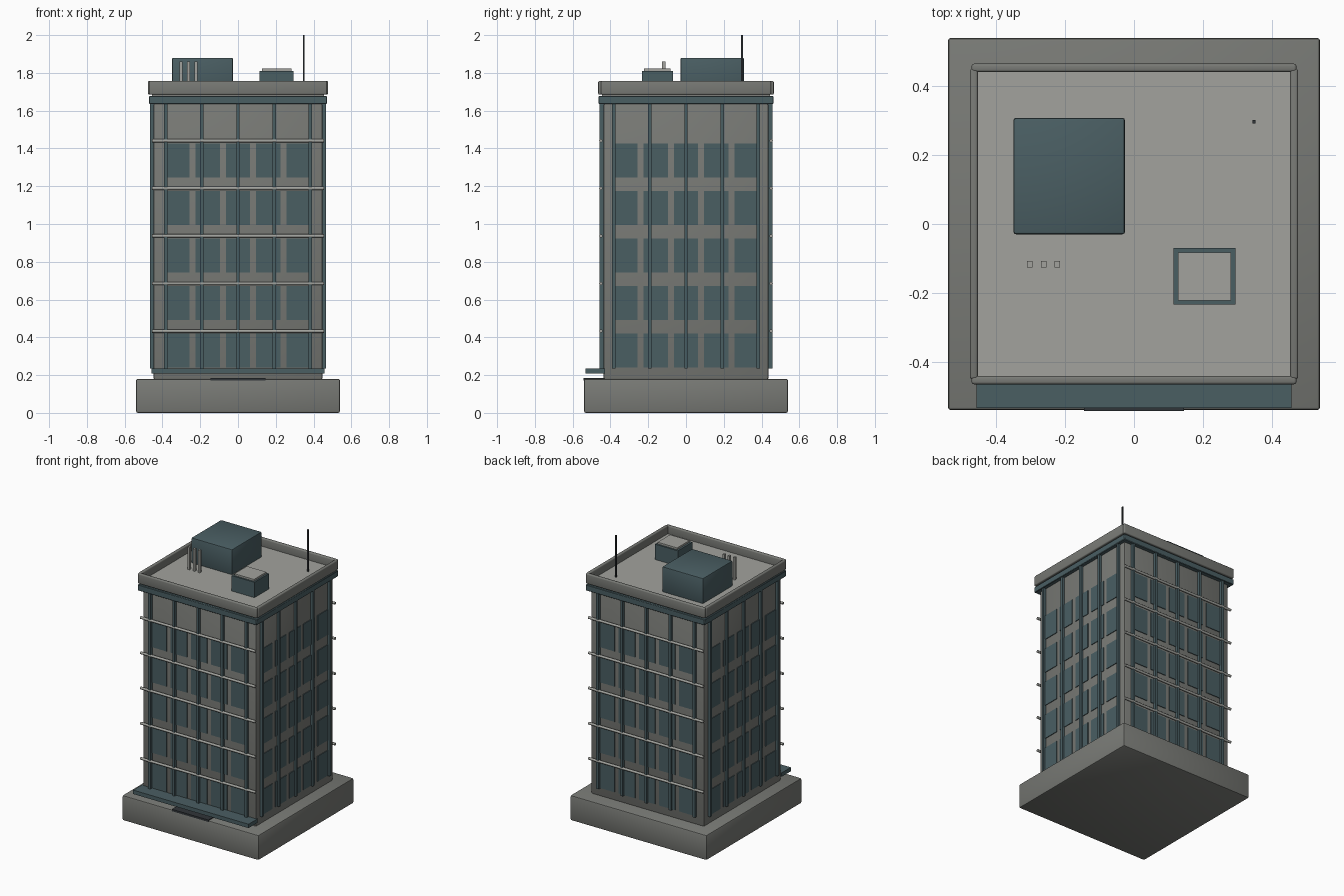
import bpy, bmesh
from mathutils import Matrix, Vector

if "Cube" in bpy.data.objects:
    bpy.data.objects.remove(bpy.data.objects["Cube"])


def material(name, rgb):
    m = bpy.data.materials.new(name)
    m.diffuse_color = (*rgb, 1)
    m.use_nodes = True
    m.node_tree.nodes["Principled BSDF"].inputs["Base Color"].default_value = m.diffuse_color
    return m


STONE = material("stone_grey", (0.19, 0.195, 0.18))
SLATE = material("slate_blue", (0.068, 0.112, 0.124))
LIGHT = material("light_grey", (0.36, 0.365, 0.34))
DARK = material("charcoal", (0.03, 0.035, 0.04))


def boxes(name, mat, extents, bevel=0.0, segments=2):
    """One object from a list of boxes (x0, x1, y0, y1, z0, z1)."""
    bm = bmesh.new()
    for x0, x1, y0, y1, z0, z1 in extents:
        centre = Vector(((x0 + x1) / 2, (y0 + y1) / 2, (z0 + z1) / 2))
        size = Matrix.Diagonal((x1 - x0, y1 - y0, z1 - z0, 1))
        bmesh.ops.create_cube(bm, size=1, matrix=Matrix.Translation(centre) @ size)
    if bevel:
        bmesh.ops.bevel(bm, geom=bm.edges[:], offset=bevel, segments=segments,
                        profile=0.5, affect='EDGES')
    return finish(name, mat, bm, bevel > 0)


def finish(name, mat, bm, smooth):
    me = bpy.data.meshes.new(name)
    bm.to_mesh(me)
    bm.free()
    me.materials.append(mat)
    ob = bpy.data.objects.new(name, me)
    bpy.context.collection.objects.link(ob)
    if smooth:
        bpy.ops.object.select_all(action='DESELECT')
        ob.select_set(True)
        bpy.context.view_layer.objects.active = ob
        bpy.ops.object.shade_smooth_by_angle(angle=0.7)
    return ob


def rods(name, mat, centres, radius, length, sides=12):
    """Horizontal rods along x."""
    bm = bmesh.new()
    for c in centres:
        m = Matrix.Translation(c) @ Matrix.Rotation(1.5707963, 4, 'Y')
        bmesh.ops.create_cone(bm, cap_ends=True, segments=sides, radius1=radius,
                              radius2=radius, depth=length, matrix=m)
    return finish(name, mat, bm, True)


BX, BY = 0.448, 0.437      # half width and depth of the tower
FLOORS = [0.239 + 0.252 * i for i in range(5)]
COLUMNS = [0.16 * i for i in range(-2, 3)]
FINS = [0.191 * i for i in range(-2, 3)]

# Base and tower
boxes("base_plinth", STONE, [(-0.54, 0.54, -0.54, 0.54, 0, 0.18)], 0.01)
boxes("tower_body", STONE, [(-BX, BX, -BY, BY, 0.175, 1.64)], 0.012)

# Windows, vertical fins and floor rods on the four sides
for name, s in (("front", -1), ("back", 1)):
    y0, y1 = sorted((s * (BY - 0.003), s * (BY + 0.005)))
    boxes(name + "_windows", SLATE, [(c - 0.064, c + 0.064, y0, y1, z, z + 0.18)
                                     for c in COLUMNS for z in FLOORS])
    y0, y1 = sorted((s * (BY - 0.005), s * (BY + 0.02)))
    boxes(name + "_fins", SLATE, [(c - 0.009, c + 0.009, y0, y1, 0.235, 1.64)
                                  for c in FINS])
    rods(name + "_floor_rods", LIGHT,
         [Vector((0, s * (BY + 0.014), z + 0.194)) for z in FLOORS], 0.009, 0.91)

for name, s in (("left", -1), ("right", 1)):
    x0, x1 = sorted((s * (BX - 0.003), s * (BX + 0.005)))
    boxes(name + "_windows", SLATE, [(x0, x1, c - 0.064, c + 0.064, z, z + 0.18)
                                     for c in COLUMNS for z in FLOORS])
    x0, x1 = sorted((s * (BX - 0.005), s * (BX + 0.018)))
    boxes(name + "_fins", SLATE, [(x0, x1, c - 0.009, c + 0.009, 0.235, 1.64)
                                  for c in FINS])

# Entrance canopy and step
boxes("entrance_canopy", SLATE, [(-0.457, 0.457, -0.533, -0.43, 0.208, 0.236)])
boxes("entrance_step", DARK, [(-0.145, 0.145, -0.542, -0.43, 0.172, 0.186)])

# Cornice, roof deck and parapet
boxes("cornice", SLATE, [(-0.471, 0.471, -0.463, 0.463, 1.635, 1.677)], 0.003, 1)
boxes("roof_deck", LIGHT, [(-0.456, 0.456, -0.444, 0.444, 1.67, 1.70)])
for name, s in (("front", -1), ("back", 1)):
    y0, y1 = sorted((s * 0.441, s * 0.465))
    boxes(name + "_parapet", STONE, [(-0.471, 0.471, y0, y1, 1.685, 1.757)], 0.007, 3)
for name, s in (("left", -1), ("right", 1)):
    x0, x1 = sorted((s * 0.453, s * 0.476))
    boxes(name + "_parapet", STONE, [(x0, x1, -0.45, 0.45, 1.685, 1.757)], 0.007, 3)

# Rooftop equipment
boxes("plant_room", SLATE, [(-0.35, -0.026, -0.03, 0.308, 1.695, 1.88)], 0.008)
boxes("roof_hatch", SLATE, [(0.114, 0.294, -0.234, -0.07, 1.695, 1.81)])
boxes("hatch_lid", LIGHT, [(0.128, 0.282, -0.222, -0.082, 1.80, 1.823)])
boxes("vent_pipes", LIGHT, [(x - 0.008, x + 0.008, -0.126, -0.108, 1.695, 1.86)
                            for x in (-0.303, -0.262, -0.222)])
boxes("antenna", DARK, [(0.343, 0.352, 0.292, 0.301, 1.695, 2.0)])
